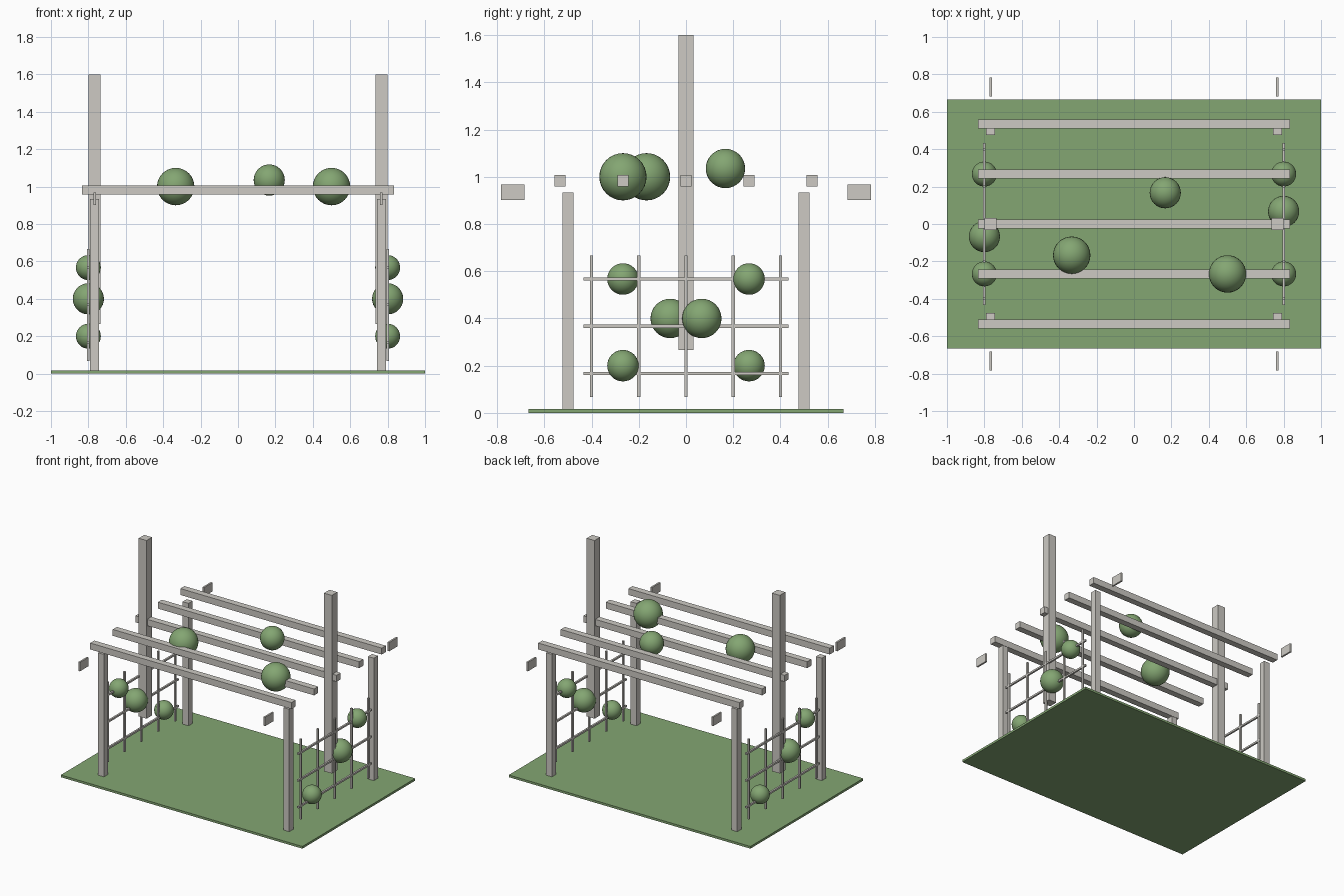
import bpy

cube = bpy.data.objects.get("Cube")
if cube:
    bpy.data.objects.remove(cube, do_unlink=True)


def material(name, rgb):
    m = bpy.data.materials.new(name)
    m.use_nodes = True
    m.diffuse_color = (*rgb, 1)
    m.node_tree.nodes["Principled BSDF"].inputs["Base Color"].default_value = (*rgb, 1)
    return m


STONE = material("pale grey timber", (0.61, 0.59, 0.55))
GREEN = material("leaf green", (0.23, 0.38, 0.17))


def box(name, centre, size, mat=STONE):
    bpy.ops.mesh.primitive_cube_add(size=1, location=centre)
    ob = bpy.context.object
    ob.name = name
    ob.scale = size
    bpy.ops.object.transform_apply(location=False, rotation=False, scale=True)
    ob.data.materials.append(mat)


def bush(name, centre, radius):
    bpy.ops.mesh.primitive_uv_sphere_add(segments=32, ring_count=16, radius=radius, location=centre)
    ob = bpy.context.object
    ob.name = name
    ob.data.materials.append(GREEN)
    bpy.ops.object.shade_smooth()


# Lawn
box("lawn", (0, 0, 0.0083), (2, 1.333, 0.0167), GREEN)

# Roof beams running across
for i in range(-2, 3):
    box("roof_beam", (0, i * 0.2667, 0.983), (1.667, 0.048, 0.048))

for label, s in (("left", 1), ("right", -1)):
    # Tall central post
    box(label + "_tall_post", (s * 0.767, 0, 0.933), (0.065, 0.065, 1.333))
    # Corner posts and the small plates beyond them
    for end, t in (("front", -1), ("back", 1)):
        box(f"{label}_{end}_post", (s * 0.767, t * 0.5, 0.469), (0.048, 0.048, 0.928))
        box(f"{label}_{end}_plate", (s * 0.767, t * 0.733, 0.934), (0.0133, 0.1, 0.0667))
    # Trellis
    for i in range(-2, 3):
        box(label + "_trellis_upright", (s * 0.8, i * 0.2, 0.367), (0.0133, 0.0133, 0.6))
    for z in (0.167, 0.367, 0.567):
        box(label + "_trellis_rail", (s * 0.8, 0, z), (0.0133, 0.867, 0.0133))
    # Foliage climbing diagonally up the trellis
    bush(label + "_low_foliage", (s * 0.8, -s * 0.267, 0.2), 0.0667)
    bush(label + "_middle_foliage", (s * 0.8, s * 0.067, 0.4), 0.0833)
    bush(label + "_high_foliage", (s * 0.8, s * 0.267, 0.567), 0.0667)

# Foliage on the roof
bush("roof_foliage_right", (-0.333, -0.167, 1.0), 0.1)
bush("roof_foliage_left", (0.5, -0.267, 1.0), 0.1)
bush("roof_foliage_back", (0.167, 0.167, 1.035), 0.0833)
